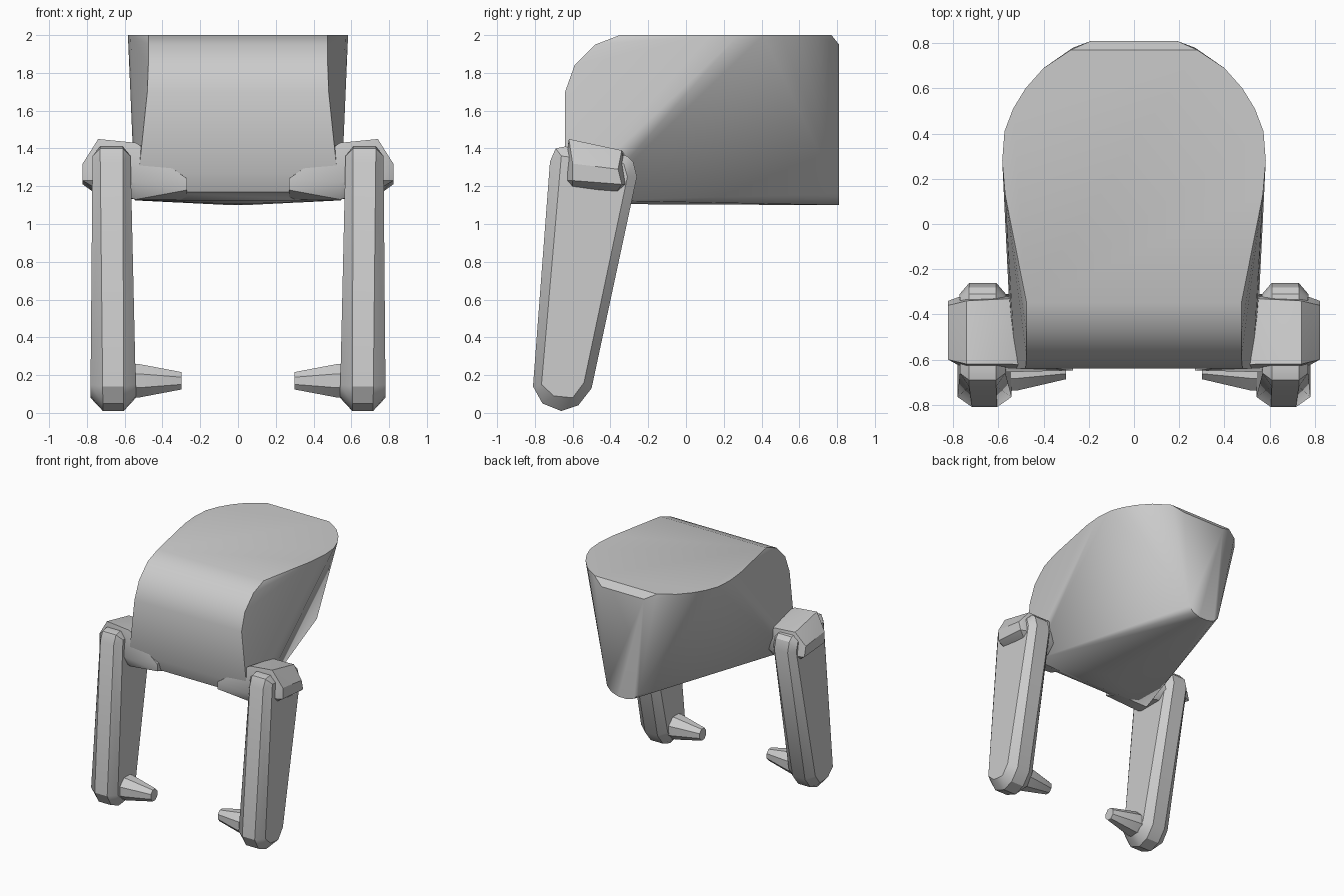
import bpy, bmesh, math

cube = bpy.data.objects.get("Cube")
if cube:
    bpy.data.objects.remove(cube, do_unlink=True)

grey = bpy.data.materials.new("plain_grey")
grey.use_nodes = True
grey.diffuse_color = (0.6, 0.6, 0.6, 1)
grey.node_tree.nodes["Principled BSDF"].inputs["Base Color"].default_value = (0.6, 0.6, 0.6, 1)


def hull(name, points):
    """Convex solid wrapped around the given points."""
    bm = bmesh.new()
    for p in points:
        bm.verts.new(p)
    res = bmesh.ops.convex_hull(bm, input=bm.verts[:])
    spare = [g for g in set(res["geom_interior"] + res["geom_unused"])
             if isinstance(g, bmesh.types.BMVert)]
    bmesh.ops.delete(bm, geom=spare, context='VERTS')
    bmesh.ops.dissolve_limit(bm, angle_limit=math.radians(1),
                             verts=bm.verts[:], edges=bm.edges[:])
    bmesh.ops.recalc_face_normals(bm, faces=bm.faces[:])
    mesh = bpy.data.meshes.new(name)
    bm.to_mesh(mesh)
    bm.free()
    mesh.materials.append(grey)
    obj = bpy.data.objects.new(name, mesh)
    bpy.context.collection.objects.link(obj)
    bpy.ops.object.select_all(action='DESELECT')
    obj.select_set(True)
    bpy.context.view_layer.objects.active = obj
    bpy.ops.object.shade_smooth_by_angle(angle=math.radians(30))
    return obj


def both(points):
    return [(s * x, y, z) for x, y, z in points for s in (1, -1)]


def pair(name, points):
    for side, s in (("left", 1), ("right", -1)):
        hull(f"{side}_{name}", [(s * x, y, z) for x, y, z in points])


# Body: rounded front, horseshoe top, narrow keel at the back
front = [(0.475, -0.35, 2), (0.475, -0.48, 1.95), (0.475, -0.59, 1.84),
         (0.48, -0.64, 1.7), (0.525, -0.64, 1.27), (0.535, -0.6, 1.17),
         (0.545, -0.5, 1.125)]
top = [(0.57, 0.13), (0.583, 0.28), (0.573, 0.41), (0.535, 0.51), (0.48, 0.6),
       (0.4, 0.69), (0.28, 0.77)]
back = [(0.19, 0.81, 1.95), (0.27, 0.78, 1.96), (0.14, 0.81, 1.16),
        (0.1, 0.81, 1.12), (0.04, 0.81, 1.1)]
hull("body", both(front + [(x, y, 2) for x, y in top] + back) + [(0, -0.3, 1.105)])

# Shoulders: tapered blocks running into the body
shoulder = [(x, y, z) for x, outline in (
    (0.822, [(-0.6, 1.32), (-0.36, 1.29), (-0.34, 1.21), (-0.6, 1.23)]),
    (0.74, [(-0.62, 1.45), (-0.34, 1.39), (-0.31, 1.21), (-0.38, 1.15), (-0.6, 1.18), (-0.645, 1.23)]),
    (0.54, [(-0.62, 1.43), (-0.33, 1.38), (-0.31, 1.2), (-0.38, 1.13), (-0.6, 1.13), (-0.655, 1.22)]),
    (0.27, [(-0.648, 1.24), (-0.645, 1.18), (-0.5, 1.13), (-0.45, 1.25)]),
) for y, z in outline]
pair("shoulder", shoulder)

# Legs: blades with a narrow rim and wide flat sides
rim = [(-0.69, 1.4), (-0.72, 1.33), (-0.81, 0.14), (-0.76, 0.05), (-0.66, 0.01),
       (-0.57, 0.04), (-0.5, 0.13), (-0.26, 1.25), (-0.28, 1.33), (-0.31, 1.36), (-0.64, 1.41)]
flat = [(-0.66, 1.36), (-0.765, 0.15), (-0.7, 0.09), (-0.6, 0.08), (-0.54, 0.16),
        (-0.31, 1.25), (-0.33, 1.32)]
leg = []
for outline, thin, wide in ((rim, 0.06, 0.055), (flat, 0.1, 0.122)):
    for y, z in outline:
        low = 1 - z / 1.4
        half = thin + (wide - thin) * low
        leg += [(0.67 - 0.01 * low + s * half, y, z) for s in (1, -1)]
pair("leg", leg)

# Feet: faceted pegs pointing inward
peg = []
for x, ry, rz, z in ((0.62, 0.1, 0.095, 0.17), (0.52, 0.1, 0.095, 0.17), (0.3, 0.045, 0.05, 0.17)):
    for i in range(8):
        a = math.tau * (i + 0.5) / 8
        peg.append((x, -0.645 + ry * math.cos(a), z + rz * math.sin(a)))
pair("foot_peg", peg)
